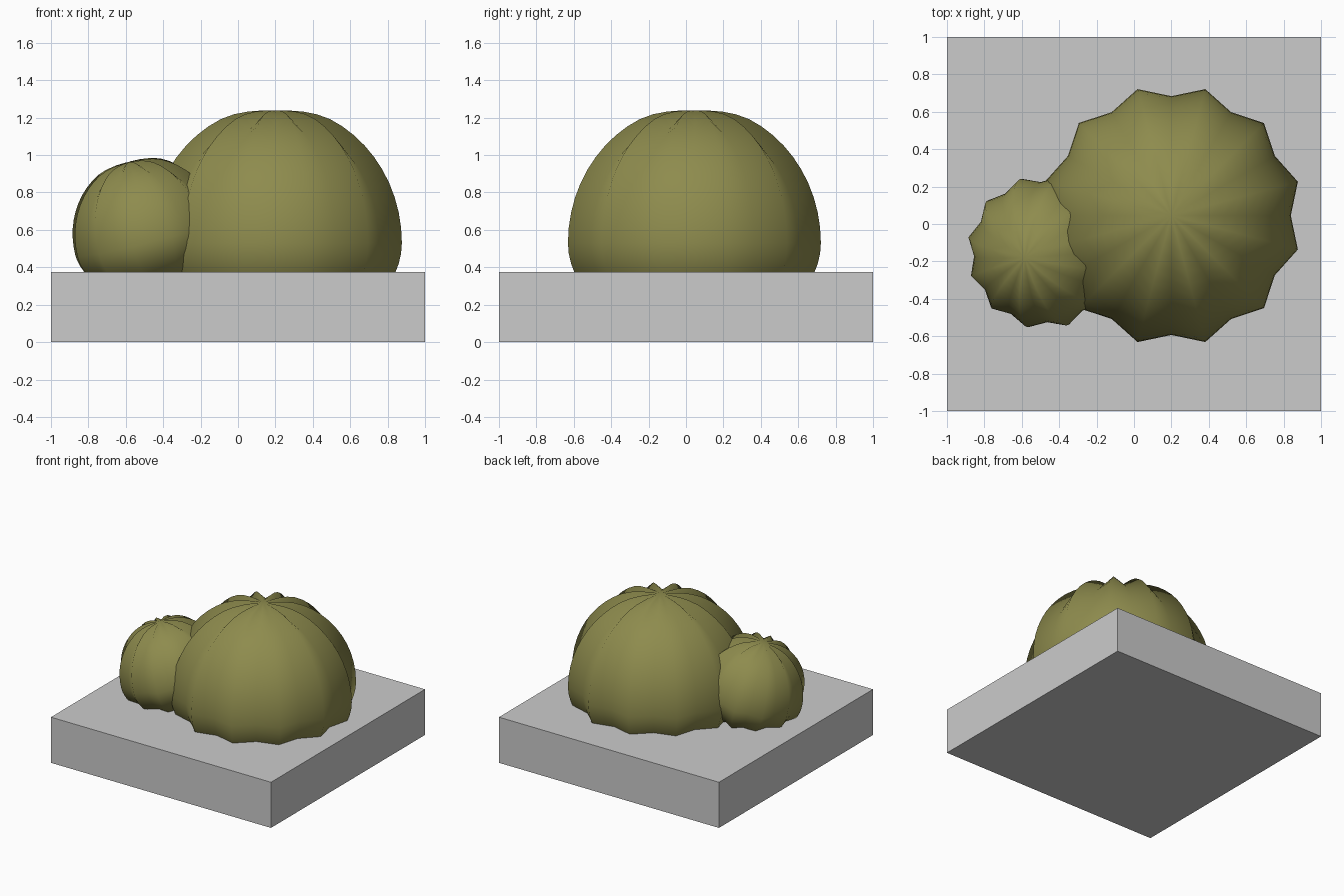
import bpy, bmesh
from math import sin, cos, pi, radians
from mathutils import Matrix, Vector

if "Cube" in bpy.data.objects:
    bpy.data.objects.remove(bpy.data.objects["Cube"])

RIBS = 12
green = bpy.data.materials.new("cactus_green")
green.diffuse_color = (0.27, 0.26, 0.075, 1)
green.use_nodes = True
green.node_tree.nodes["Principled BSDF"].inputs["Base Color"].default_value = green.diffuse_color


def rib_point(polar, k, start):
    """Point on a ribbed dome; ribs merge into a slight dimple at the pole."""
    fade = min(1, polar / radians(28))
    fade = fade * fade * (3 - 2 * fade)
    outer = 1.0 if k % 2 == 0 else 0.912
    f = 0.965 + (outer - 0.965) * fade
    a = start + k * pi / RIBS
    height = 0.735 if polar < pi / 2 else 0.5
    return Vector((0.70 * sin(polar) * cos(a), 0.70 * sin(polar) * sin(a),
                   height * cos(polar))) * f


def cactus(name, centre, size, start, tilt=0, lean=0):
    bm = bmesh.new()
    steps, n = 28, RIBS * 2
    top = bm.verts.new(rib_point(0, 0, start))
    rings = [[bm.verts.new(rib_point(pi * i / steps, k, start)) for k in range(n)]
             for i in range(1, steps)]
    bottom = bm.verts.new(rib_point(pi, 0, start))
    for k in range(n):
        j = (k + 1) % n
        bm.faces.new((top, rings[0][k], rings[0][j]))
        bm.faces.new((bottom, rings[-1][j], rings[-1][k]))
        for a, b in zip(rings, rings[1:]):
            bm.faces.new((a[k], b[k], b[j], a[j]))
    axis = Vector((-sin(lean), cos(lean), 0))
    bm.transform(Matrix.Translation(centre) @ Matrix.Rotation(tilt, 4, axis)
                 @ Matrix.Scale(size, 4))
    mesh = bpy.data.meshes.new(name)
    bm.to_mesh(mesh)
    bm.free()
    mesh.shade_smooth()
    mesh.materials.append(green)
    obj = bpy.data.objects.new(name, mesh)
    bpy.context.collection.objects.link(obj)


# Square ground block
bpy.ops.mesh.primitive_cube_add(size=1, location=(0, 0, 0.1875))
block = bpy.context.object
block.name = "ground_block"
block.scale = (2, 2, 0.375)

# Large barrel cactus and its leaning offshoot
cactus("large_cactus", (0.2, 0.045, 0.53), 1.0, radians(15))
cactus("small_cactus", (-0.48, -0.15, 0.56), 0.587, radians(18),
       tilt=radians(15), lean=radians(196))
